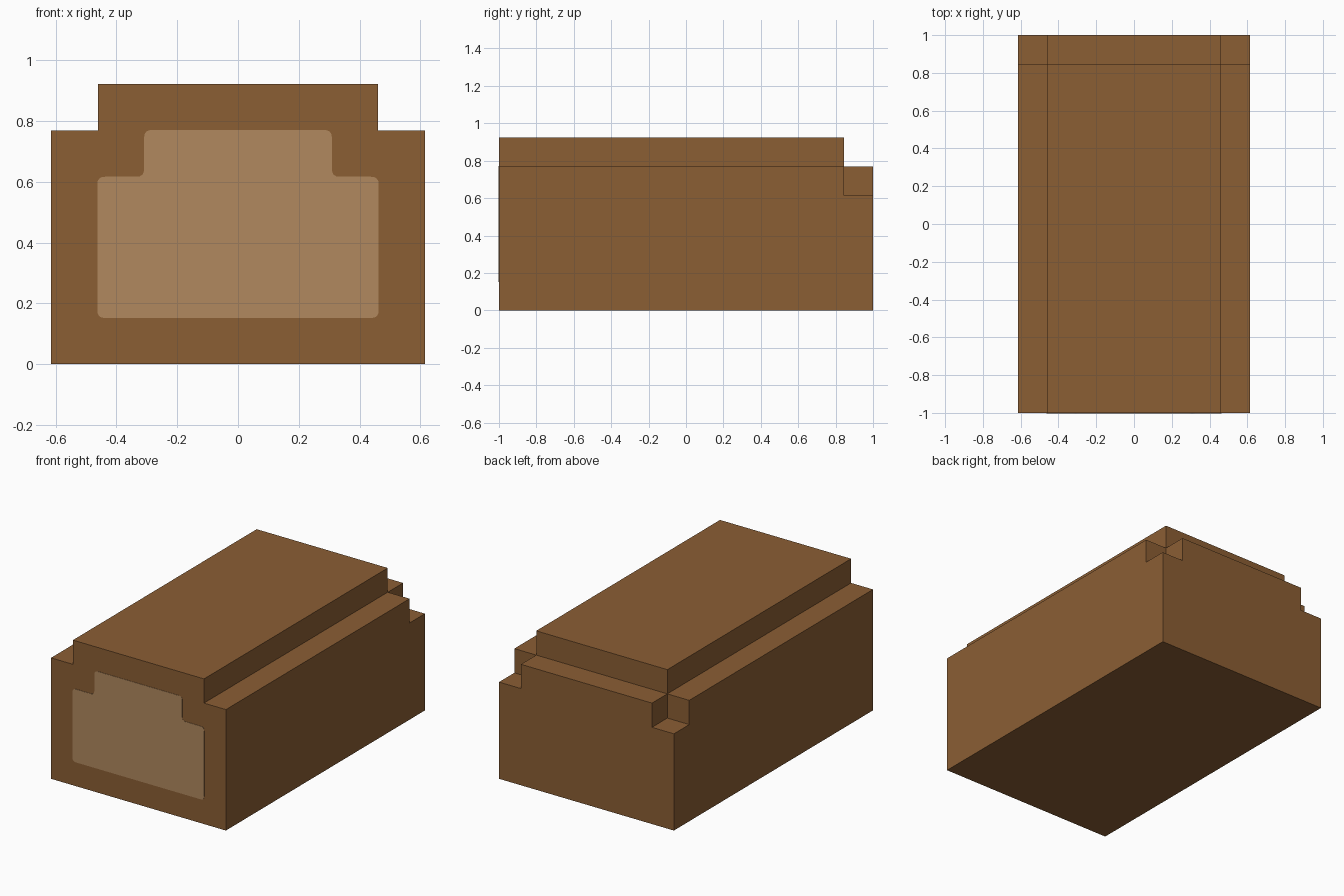
import bpy
import bmesh
from mathutils import Vector

cube = bpy.data.objects.get("Cube")
if cube:
    bpy.data.objects.remove(cube, do_unlink=True)


def linear(hex_colour):
    values = [int(hex_colour[i:i + 2], 16) / 255 for i in (0, 2, 4)]
    return [v / 12.92 if v <= 0.04045 else ((v + 0.055) / 1.055) ** 2.4 for v in values] + [1]


def make_material(name, hex_colour):
    mat = bpy.data.materials.new(name)
    mat.use_nodes = True
    mat.diffuse_color = linear(hex_colour)
    bsdf = mat.node_tree.nodes["Principled BSDF"]
    bsdf.inputs["Base Color"].default_value = linear(hex_colour)
    bsdf.inputs["Roughness"].default_value = 0.8
    return mat


def stepped(half_wide, half_narrow, bottom, shoulder, top):
    """Symmetric outline in x, z: a wide block with a narrower step on top."""
    right = [(half_wide, bottom), (half_wide, shoulder), (half_narrow, shoulder), (half_narrow, top)]
    return right + [(-x, z) for x, z in reversed(right)]


def rounded(outline, radius, steps=4):
    """Replace each corner of an outline with a small arc."""
    result = []
    for i, point in enumerate(outline):
        p = Vector(point)
        to_prev = (Vector(outline[i - 1]) - p).normalized() * radius
        to_next = (Vector(outline[(i + 1) % len(outline)]) - p).normalized() * radius
        for k in range(steps + 1):
            t = k / steps
            result.append(p + to_prev * (1 - t) ** 2 + to_next * t ** 2)
    return result


def extrude_outline(name, outline, y_front, y_back, mat):
    bm = bmesh.new()
    face = bm.faces.new([bm.verts.new((x, y_front, z)) for x, z in outline])
    moved = bmesh.ops.extrude_face_region(bm, geom=[face])["geom"]
    verts = [v for v in moved if isinstance(v, bmesh.types.BMVert)]
    bmesh.ops.translate(bm, verts=verts, vec=(0, y_back - y_front, 0))
    bmesh.ops.recalc_face_normals(bm, faces=bm.faces)
    mesh = bpy.data.meshes.new(name)
    bm.to_mesh(mesh)
    bm.free()
    mesh.materials.append(mat)
    obj = bpy.data.objects.new(name, mesh)
    bpy.context.collection.objects.link(obj)
    return obj


brown = make_material("brown", "8B5E34")
tan = make_material("light tan", "B1895E")

STEP = 0.154          # size of every step
WIDE, NARROW = 0.615, 0.461
SHOULDER, TOP = 0.769, 0.923

# Main body with a raised centre, then the lower back end
body = extrude_outline("body", stepped(WIDE, NARROW, 0, SHOULDER, TOP), -1, 1 - STEP, brown)
back = extrude_outline("back_end", stepped(WIDE, NARROW, 0, SHOULDER - STEP, TOP - STEP), 1 - STEP, 1, brown)

# Join both into one closed shell
union = body.modifiers.new("join back end", 'BOOLEAN')
union.operation = 'UNION'
union.solver = 'EXACT'
union.object = back
bpy.context.view_layer.objects.active = body
bpy.ops.object.modifier_apply(modifier=union.name)
bpy.data.objects.remove(back, do_unlink=True)

# Pale front panel with softened corners, a thin plate on the front face
panel = rounded(stepped(NARROW + 0.002, NARROW - STEP + 0.002, STEP - 0.002, SHOULDER - STEP + 0.002, SHOULDER + 0.002), 0.025)
extrude_outline("front_panel", panel, -1.002, -0.998, tan)
